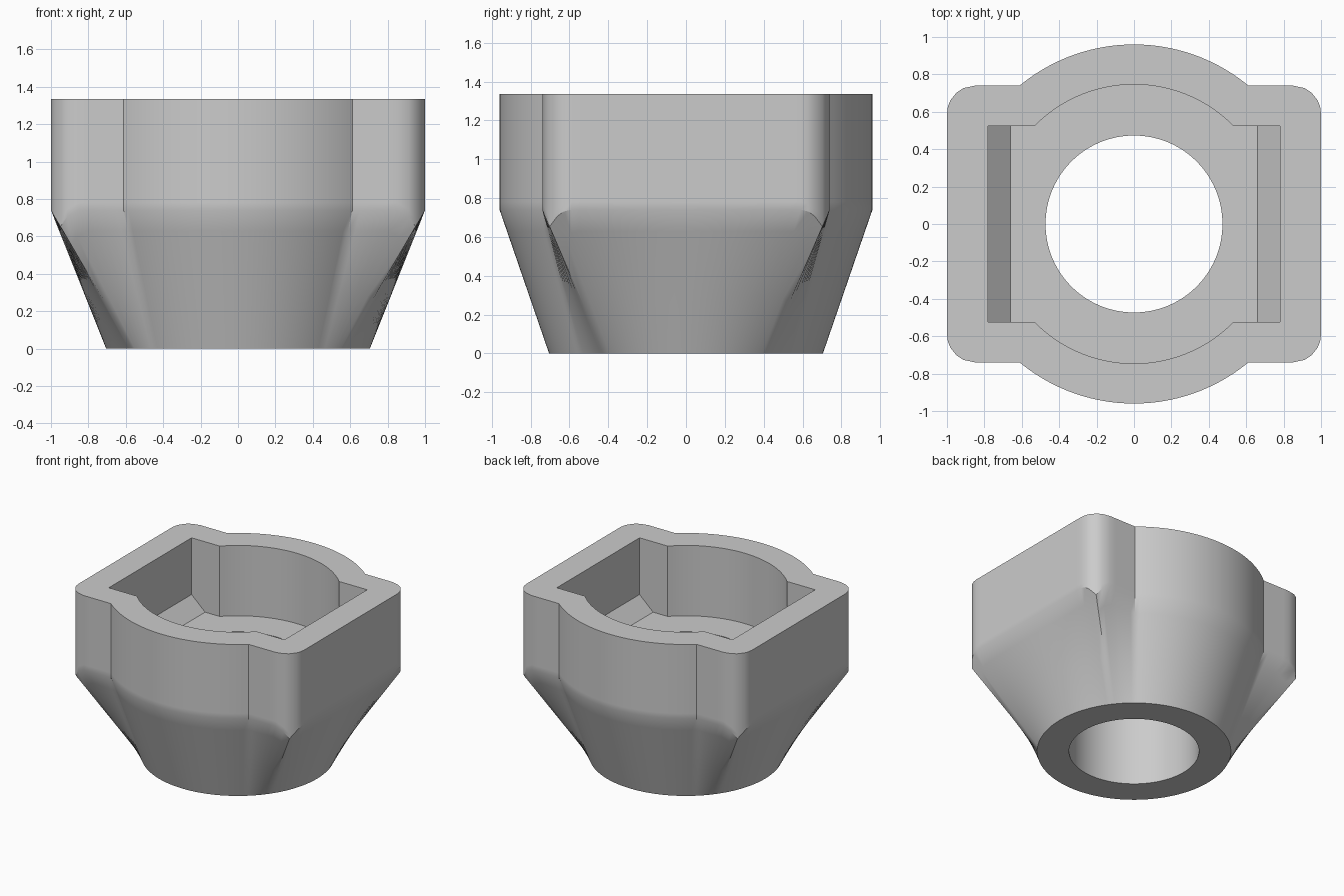
import bpy
import bmesh
from math import sin, cos, atan2, pi, sqrt, radians

cube = bpy.data.objects.get("Cube")
if cube:
    bpy.data.objects.remove(cube, do_unlink=True)

# Main dimensions
TOP, SHOULDER, FLOOR, SLOPE_TOP = 1.335, 0.74, 0.77, 0.88
HALF_X, HALF_Y, FILLET = 1.0, 0.74, 0.15
DRUM, FOOT, BORE = 0.96, 0.705, 0.473
POCKET_X, POCKET_Y, POCKET_DRUM, LEDGE_X = 0.78, 0.525, 0.746, 0.66


def box_radius(a, hx, hy):
    """Distance from the centre to a rectangle's edge in direction a."""
    return min(hx / max(abs(cos(a)), 1e-9), hy / max(abs(sin(a)), 1e-9))


def rounded_box_radius(a):
    """The same for the outer rectangle with rounded corners."""
    r = box_radius(a, HALF_X, HALF_Y)
    cx, cy = HALF_X - FILLET, HALF_Y - FILLET
    c, s = abs(cos(a)), abs(sin(a))
    if r * c > cx and r * s > cy:
        along = c * cx + s * cy
        r = along + sqrt(max(along ** 2 - cx ** 2 - cy ** 2 + FILLET ** 2, 0))
    return r


def pocket_radius(a):
    r = box_radius(a, POCKET_X, POCKET_Y)
    return max(r, POCKET_DRUM) if abs(sin(a)) * POCKET_DRUM > POCKET_Y else r


# Directions of every profile corner in one quadrant, subdivided and mirrored
breaks = sorted([
    0, pi / 2,
    atan2(HALF_Y - FILLET, HALF_X), atan2(HALF_Y, HALF_X),
    atan2(HALF_Y, HALF_X - FILLET),
    atan2(HALF_Y, sqrt(DRUM ** 2 - HALF_Y ** 2)),
    atan2(POCKET_Y, POCKET_X), atan2(POCKET_Y, LEDGE_X),
    atan2(POCKET_Y, sqrt(POCKET_DRUM ** 2 - POCKET_Y ** 2))])
quadrant = []
for a, b in zip(breaks, breaks[1:]):
    n = max(1, round((b - a) / radians(2)))
    quadrant += [a + (b - a) * i / n for i in range(n)]
quadrant.append(pi / 2)
half = quadrant + [pi - a for a in reversed(quadrant[:-1])]
angles = half + [a + pi for a in half[1:-1]]


def section(a):
    """Closed cross-section of the body in direction a."""
    sharp = max(DRUM, box_radius(a, HALF_X, HALF_Y))
    wall = max(DRUM, rounded_box_radius(a))
    kink = SHOULDER * (wall - FOOT) / (sharp - FOOT)
    pocket = pocket_radius(a)
    x, y = pocket * cos(a), pocket * sin(a)
    ledge = max(-LEDGE_X, min(LEDGE_X, x))

    def at(r, z):
        return (r * cos(a), r * sin(a), z)

    taper = [at(FOOT + (wall - FOOT) * t, kink * t) for t in (0, 0.4, 0.85, 1)]
    return taper + [at(wall, kink + 0.04), at(wall, TOP),
                    (x, y, TOP), (x, y, SLOPE_TOP), (ledge, y, FLOOR),
                    at(BORE, FLOOR), at(BORE, 0)]


# Sweep the section round the axis
bm = bmesh.new()
loops = [[bm.verts.new(p) for p in section(a)] for a in angles]
for i, loop in enumerate(loops):
    following = loops[(i + 1) % len(loops)]
    for j in range(len(loop)):
        k = (j + 1) % len(loop)
        bm.faces.new((loop[j], following[j], following[k], loop[k]))
bmesh.ops.remove_doubles(bm, verts=bm.verts, dist=1e-5)
bmesh.ops.recalc_face_normals(bm, faces=bm.faces)
mesh = bpy.data.meshes.new("socket_body")
bm.to_mesh(mesh)
bm.free()

body = bpy.data.objects.new("socket_body", mesh)
bpy.context.collection.objects.link(body)

# Single grey material
grey = bpy.data.materials.new("plain_grey")
grey.use_nodes = True
colour = (0.6, 0.6, 0.6, 1)
grey.diffuse_color = colour
for node in grey.node_tree.nodes:
    if node.type == 'BSDF_PRINCIPLED':
        node.inputs["Base Color"].default_value = colour
mesh.materials.append(grey)

bpy.ops.object.select_all(action='DESELECT')
body.select_set(True)
bpy.context.view_layer.objects.active = body
bpy.ops.object.shade_smooth_by_angle(angle=radians(28))
